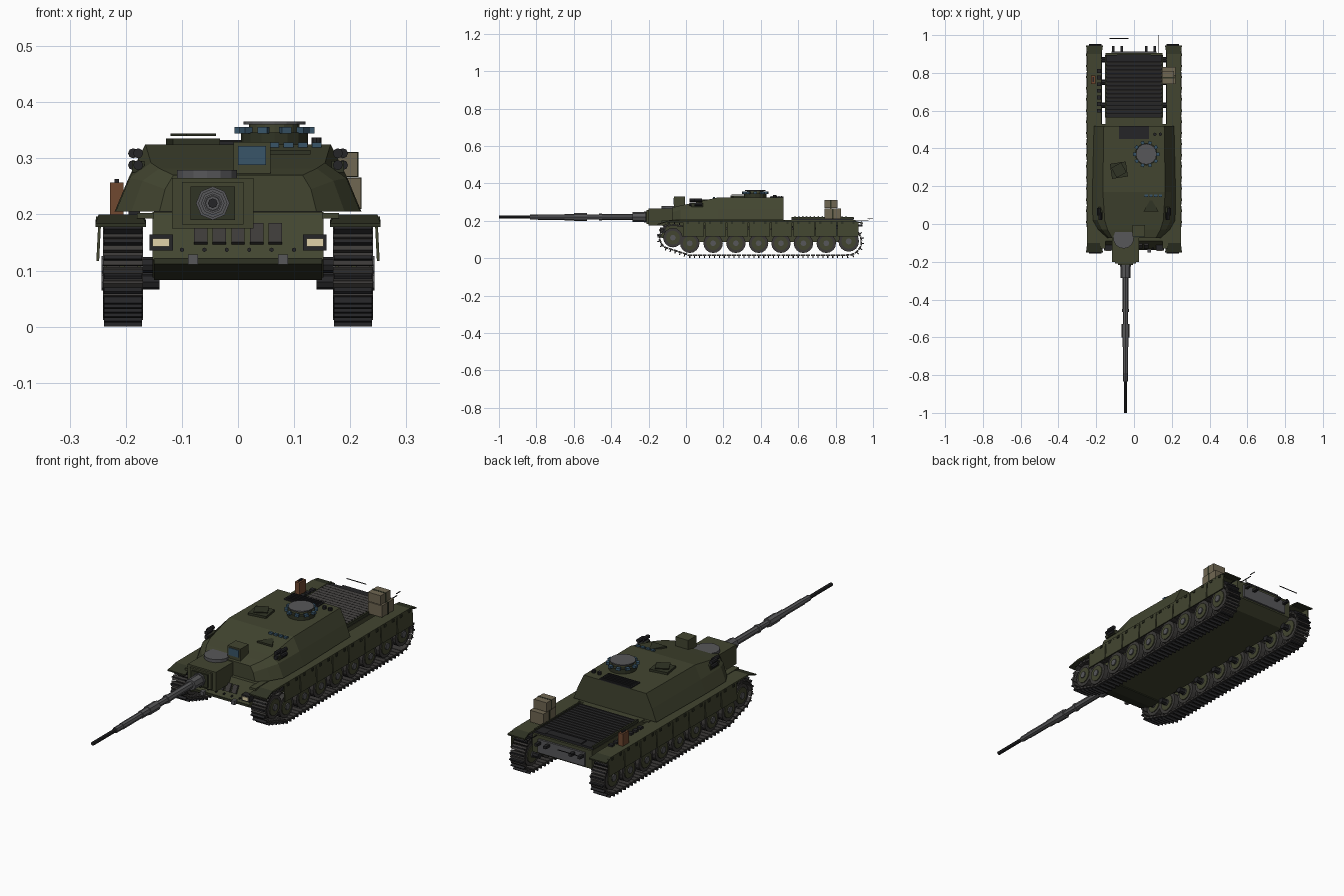
import bpy, bmesh
from math import pi, sin, cos, atan2, hypot
from mathutils import Matrix, Vector, Euler

if "Cube" in bpy.data.objects:
    bpy.data.objects.remove(bpy.data.objects["Cube"])


def material(name, rgb):
    m = bpy.data.materials.new(name)
    m.diffuse_color = (*rgb, 1)
    m.use_nodes = True
    m.node_tree.nodes["Principled BSDF"].inputs["Base Color"].default_value = m.diffuse_color
    return m


OLIVE = material("olive", (.055, .06, .03))
DARK = material("dark_olive", (.03, .034, .018))
STEEL = material("steel", (.095, .095, .1))
BLACK = material("black", (.018, .018, .02))
TREAD = material("tread", (.045, .042, .04))
GLASS = material("glass", (.04, .09, .14))
LAMP = material("lamp", (.75, .65, .4))
TAN = material("canvas", (.16, .135, .085))
RUST = material("rust", (.16, .065, .03))


def finish(bm, name, mat):
    bmesh.ops.recalc_face_normals(bm, faces=bm.faces)
    me = bpy.data.meshes.new(name)
    bm.to_mesh(me)
    bm.free()
    ob = bpy.data.objects.new(name, me)
    me.materials.append(mat)
    bpy.context.collection.objects.link(ob)
    return ob


def add_box(bm, c, s, rot=(0, 0, 0)):
    m = Matrix.Translation(c) @ Euler(rot).to_matrix().to_4x4() @ Matrix.Diagonal((*s, 1))
    bmesh.ops.create_cube(bm, size=1, matrix=m)


def add_cyl(bm, c, r, d, axis="z", n=12, r2=None):
    rot = {"z": Matrix(), "x": Matrix.Rotation(pi / 2, 4, "Y"), "y": Matrix.Rotation(pi / 2, 4, "X")}[axis]
    bmesh.ops.create_cone(bm, cap_ends=True, segments=n, radius1=r, radius2=r if r2 is None else r2,
                          depth=d, matrix=Matrix.Translation(c) @ rot)


def boxes(name, mat, items):
    bm = bmesh.new()
    for it in items:
        add_box(bm, *it)
    return finish(bm, name, mat)


def cyls(name, mat, items):
    bm = bmesh.new()
    for it in items:
        add_cyl(bm, *it)
    return finish(bm, name, mat)


def loft(name, mat, sections):
    bm = bmesh.new()
    rings = [[bm.verts.new(p) for p in s] for s in sections]
    n = len(rings[0])
    for a, b in zip(rings, rings[1:]):
        for i in range(n):
            bm.faces.new((a[i], a[(i + 1) % n], b[(i + 1) % n], b[i]))
    bm.faces.new(rings[0])
    bm.faces.new(rings[-1])
    return finish(bm, name, mat)


def prism(name, mat, prof, x0, x1):
    return loft(name, mat, [[(x, y, z) for y, z in prof] for x in (x0, x1)])


# hull
prism("hull", OLIVE, [(-.09, .204), (-.135, .12), (-.06, .088), (.85, .088), (.905, .12), (.905, .204)], -.152, .152)
prism("hull_nose", DARK, [(-.137, .122), (-.137, .112), (-.06, .083), (.0, .083), (.0, .122)], -.15, .15)

# casemate turret: sections along y as (y, base half width, mid half width, mid z, top half width, top z)
secs = [(-.075, .14, .13, .245, .115, .27), (-.03, .19, .17, .26, .14, .282), (.02, .218, .193, .265, .155, .292),
        (.17, .22, .195, .265, .165, .325), (.52, .212, .19, .262, .16, .325)]
loft("turret", OLIVE, [[(-b, y, .205), (-m, y, mz), (-t, y, tz), (t, y, tz), (m, y, mz), (b, y, .205)]
                       for y, b, m, mz, t, tz in secs])

# gun mantlet, offset to one side
GX, GZ = -.045, .22
boxes("mantlet", OLIVE, [((GX, -.1, GZ), (.145, .2, .09)), ((GX, -.195, GZ), (.11, .03, .075))])
boxes("mantlet_collar", DARK, [((GX, -.212, GZ), (.08, .01, .06))])
cyls("mantlet_disc", STEEL, [((-.055, -.075, .272), .055, .014, "z", 14)])

# gun barrel from stepped tubes
tubes = [(-.2, -.225, .03), (-.225, -.285, .026), (-.28, -.46, .016), (-.45, -.465, .019), (-.46, -.53, .014),
         (-.53, -.6, .021), (-.6, -.65, .017), (-.65, -.79, .0145), (-.79, -.835, .013)]
cyls("gun_barrel", STEEL, [((GX, (a + b) / 2, GZ), r, abs(b - a), "y", 8) for a, b, r in tubes])
cyls("gun_muzzle", BLACK, [((GX, -.915, GZ), .0085, .17, "y", 8)])

# gunner sight
boxes("gunner_sight", OLIVE, [((.025, -.035, .3), (.066, .06, .058))])
boxes("sight_window", GLASS, [((.025, -.066, .305), (.05, .004, .034))])

# commander cupola with periscope ring
CX, CY = .065, .37
cyls("cupola_base", DARK, [((CX, CY, .335), .06, .022, "z", 16)])
cyls("cupola_lid", STEEL, [((CX, CY, .363), .055, .005, "z", 16)])
cyls("cupola_neck", OLIVE, [((CX, CY, .353), .045, .016, "z", 16)])
boxes("cupola_periscopes", GLASS, [((CX + .063 * cos(a), CY + .063 * sin(a), .35), (.016, .018, .011), (0, 0, a))
                                   for a in [i * pi / 5 for i in range(10)]])

# roof fittings
boxes("loader_hatch", DARK, [((-.08, .285, .33), (.085, .08, .01), (0, 0, .15)),
                             ((-.08, .285, .342), (.06, .06, .004), (0, 0, .5))])
cyls("roof_hatch", DARK, [((.09, .09, .311), .045, .008, "z", 3)])
boxes("roof_periscopes", GLASS, [((.065 + i * .025, .15, .322), (.017, .012, .012)) for i in range(4)])
boxes("roof_vent", BLACK, [((0, .485, .327), (.16, .07, .006))] +
      [((0, .46 + i * .0125, .331), (.15, .004, .004)) for i in range(5)])
cyls("antenna_bases", BLACK, [((x, .475, .33), .009, .014, "z", 8) for x in (.11, .14)])

# smoke launchers
cyls("smoke_launchers", BLACK, [((s * (.178 + i * .009), .04 + j * .025, .288 + k * .021), .009, .04, "y", 8)
                                for s in (-1, 1) for i, j, k in ((0, 0, 0), (1, 1, 0), (0, 0, 1), (1, 1, 1))])
boxes("launcher_brackets", DARK, [((s * .178, .06, .285), (.022, .06, .02)) for s in (-1, 1)])

# engine deck with louvres
boxes("engine_deck", BLACK, [((0, .73, .207), (.3, .33, .012)), ((0, .878, .214), (.18, .04, .01))])
boxes("deck_louvres", TREAD, [((0, .58 + i * .021, .221), (.29, .012, .004), (.5, 0, 0)) for i in range(14)])
boxes("deck_rails", DARK, [((s * .149, .73, .215), (.008, .33, .012)) for s in (-1, 1)])

# front details
boxes("headlight_frames", BLACK, [((s * .137, -.125, .15), (.042, .03, .028)) for s in (-1, 1)])
boxes("headlights", LAMP, [((s * .137, -.141, .15), (.03, .004, .015)) for s in (-1, 1)])
boxes("tow_hooks", STEEL, [((s * .08, -.142, .12), (.018, .02, .018)) for s in (-1, 1)])
boxes("spare_links", TREAD, [((-.066 + i * .033, -.115, .165), (.024, .012, .038), (-.5, 0, 0)) for i in range(5)])
cyls("glacis_bolts", BLACK, [((-.1 + i * .04, -.13, .137), .004, .012, "y", 6) for i in range(6)])

# rear plate and fittings
boxes("rear_plate", STEEL, [((0, .908, .158), (.24, .012, .062))])
boxes("rear_lights", BLACK, [((x, .925, .175), (.014, .035, .012)) for x in (-.11, -.065, .065, .11)])
boxes("rear_rail", BLACK, [((-.08, .982, .206), (.1, .003, .003)), ((.132, .985, .21), (.003, .03, .003)),
                           ((.132, .94, .2), (.003, .07, .003)), ((.132, .94, .188), (.003, .003, .03))])

# fenders, mudflaps and side skirts
for s, side in ((-1, "left"), (1, "right")):
    boxes(side + "_fender", OLIVE, [((s * .21, .4, .196), (.078, 1.0, .008)),
                                    ((s * .165, .2, .198), (.03, .66, .01))])
    flaps = []
    for y0, y1, z1 in ((-.1, -.152, .184), (.9, .945, .19)):
        flaps.append([(s * .172, y0, .2), (s * .248, y0, .2), (s * .254, y1, z1), (s * .164, y1, z1)])
    for nm, f in zip(("front", "rear"), flaps):
        loft(side + "_" + nm + "_mudflap", DARK, [f, [(x, y, z - .006) for x, y, z in f]])
    boxes(side + "_skirts", OLIVE, [((s * .248, .04 + i * .118, .157), (.005, .112, .08), (0, s * -.05, 0))
                                    for i in range(8)])
    boxes(side + "_skirt_hinges", DARK, [((s * .25, .04 + i * .118 + d, .19), (.006, .012, .012))
                                         for i in range(8) for d in (-.03, .03)])

# stowage on the rear fenders
boxes("stowage_boxes", TAN, [((.184, .785, .238), (.07, .09, .054)), ((.18, .775, .289), (.066, .07, .042))])
boxes("stowage_straps", DARK, [((.184, .785, .238), (.073, .008, .056)), ((.18, .775, .289), (.069, .008, .044))])
boxes("fuel_can", RUST, [((-.216, .765, .228), (.024, .045, .058))])
boxes("fuel_can_handle", BLACK, [((-.216, .765, .26), (.008, .025, .006))])
boxes("tool_rack", BLACK, [((-.185, .6 + i * .035, .204), (.02, .02, .01)) for i in range(7)])

# road wheels, idlers and sprockets
WHEELS = [(.02, .08, .052), (.145, .08, .052), (.267, .08, .052), (.388, .08, .052), (.508, .08, .052),
          (.628, .08, .052), (.75, .08, .052), (.87, .09, .055), (-.07, .11, .052)]
for s, side in ((-1, "left"), (1, "right")):
    tyres, hubs, caps = [], [], []
    for y, z, r in WHEELS:
        for x in (.19, .222):
            tyres.append(((s * x, y, z), r, .024, "x", 16))
        hubs.append(((s * .206, y, z), r * .72, .064, "x", 12))
        caps.append(((s * .206, y, z), r * .3, .074, "x", 8))
    cyls(side + "_tyres", TREAD, tyres)
    cyls(side + "_wheel_hubs", OLIVE, hubs)
    cyls(side + "_wheel_caps", STEEL, caps)
    cyls(side + "_axles", BLACK, [((s * .165, y, z), .014, .05, "x", 8) for y, z, r in WHEELS])

# track loop: bottom run, rear arc, top run, front arc
path = [(.02, .016), (.85, .016)]
path += [(.865 + .073 * cos(a), .09 + .074 * sin(a)) for a in [-pi / 2 + .3 + i * (pi - .4) / 10 for i in range(11)]]
path += [(.75, .16), (.4, .155), (.05, .162)]
path += [(-.07 + .07 * cos(a), .11 + .068 * sin(a)) for a in [pi / 2 + i * 2.4 / 8 for i in range(9)]]
segs = list(zip(path, path[1:] + path[:1]))
total = sum(hypot(b[0] - a[0], b[1] - a[1]) for a, b in segs)
N = 88
links = []
for i in range(N):
    d = total * i / N
    for a, b in segs:
        l = hypot(b[0] - a[0], b[1] - a[1])
        if d <= l:
            links.append((a[0] + (b[0] - a[0]) * d / l, a[1] + (b[1] - a[1]) * d / l, atan2(b[1] - a[1], b[0] - a[0])))
            break
        d -= l
for s, side in ((-1, "left"), (1, "right")):
    pads, teeth = [], []
    for y, z, a in links:
        pads.append(((s * .205, y, z), (.072, total / N * .88, .009), (a, 0, 0)))
        teeth.append(((s * .205, y + sin(a) * .007, z - cos(a) * .007), (.068, .006, .018), (a, 0, 0)))
    boxes(side + "_track_links", TREAD, pads)
    boxes(side + "_track_grousers", BLACK, teeth)
